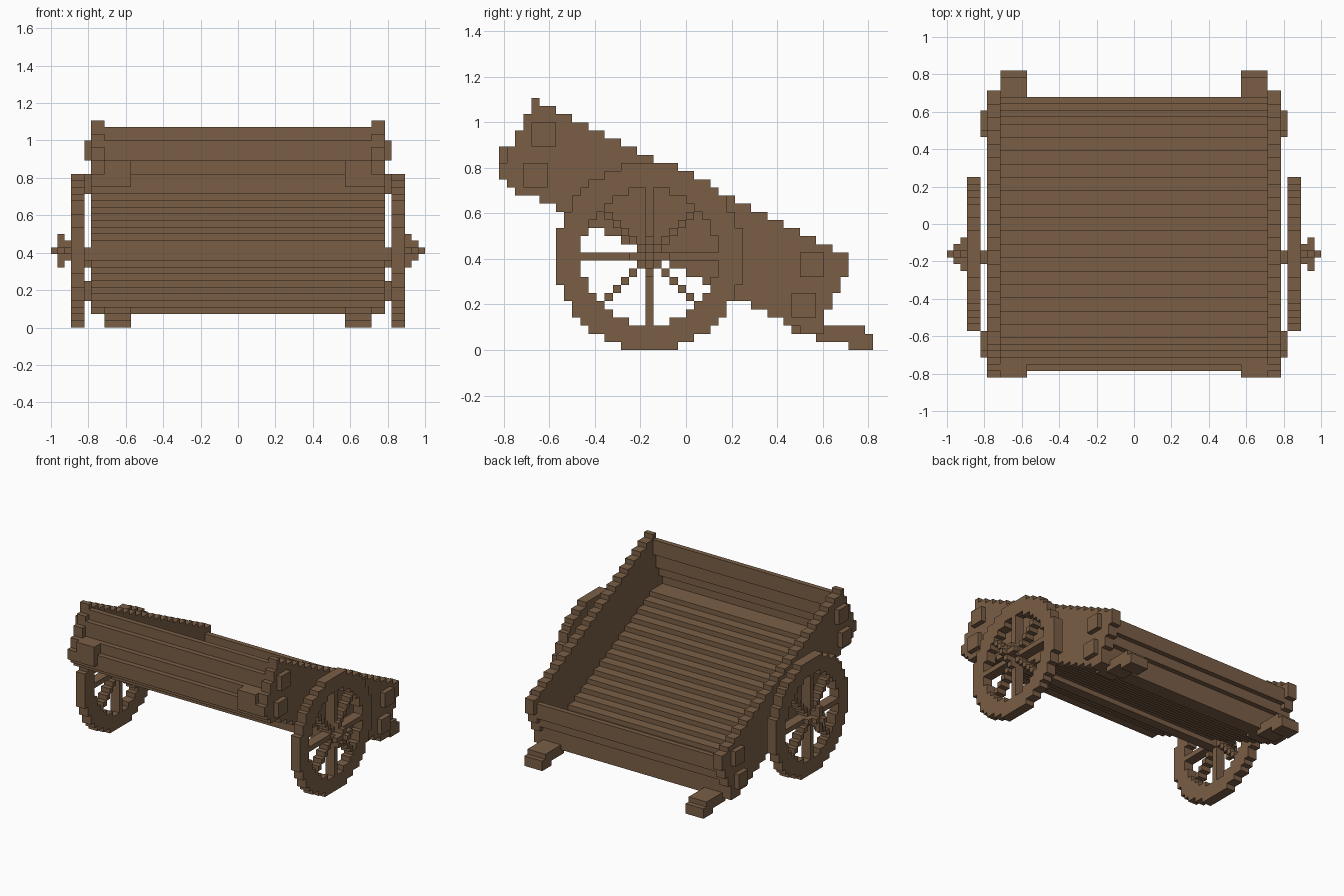
import bpy

old = bpy.data.objects.get("Cube")
if old:
    bpy.data.objects.remove(old, do_unlink=True)

U = 1 / 28  # size of one block

wood = bpy.data.materials.new("brown_wood")
wood.use_nodes = True
colour = (0.195, 0.113, 0.061, 1)
wood.diffuse_color = colour
wood.node_tree.nodes["Principled BSDF"].inputs["Base Color"].default_value = colour


def prism(name, cells, x0, x1):
    """Extrude a set of (y, z) grid cells from x0 to x1, skipping hidden inner faces."""
    verts, index, faces = [], {}, []

    def vert(x, y, z):
        if (x, y, z) not in index:
            index[(x, y, z)] = len(verts)
            verts.append((x * U, y * U, z * U))
        return index[(x, y, z)]

    def quad(*pts):
        faces.append([vert(*p) for p in pts])

    for y, z in sorted(cells):
        a, b, c, d = (y, z), (y + 1, z), (y + 1, z + 1), (y, z + 1)
        quad((x1, *a), (x1, *b), (x1, *c), (x1, *d))
        quad((x0, *d), (x0, *c), (x0, *b), (x0, *a))
        sides = (((y, z - 1), a, b), ((y + 1, z), b, c),
                 ((y, z + 1), c, d), ((y - 1, z), d, a))
        for neighbour, p, q in sides:
            if neighbour not in cells:
                quad((x0, *p), (x0, *q), (x1, *q), (x1, *p))
    mesh = bpy.data.meshes.new(name)
    mesh.from_pydata(verts, [], faces)
    mesh.materials.append(wood)
    obj = bpy.data.objects.new(name, mesh)
    bpy.context.collection.objects.link(obj)
    return obj


def pair(name, cells, x0, x1):
    """Same part on the left (+x) and the right (-x)."""
    prism("left_" + name, cells, x0, x1)
    prism("right_" + name, cells, -x1, -x0)


def block(y0, y1, z0, z1):
    return {(y, z) for y in range(y0, y1) for z in range(z0, z1)}


def blocks(*boxes):
    return set().union(*(block(*b) for b in boxes))


# Sloping side panels with stepped edges
def front_edge(z):
    if z >= 23:
        return (z - 23) // 2 - 22
    return {19: -21, 20: -22, 21: -23, 22: -23}.get(z, -21)


def back_edge(z):
    return 20 if z >= 9 else 19 if z >= 7 else 18 if z >= 5 else 17


def underside(y):
    return min(19, max(2, 9 - y // 2))


panel = {(y, z) for y in range(-23, 20)
         for z in range(underside(y), 21 - y // 2)
         if front_edge(z) <= y < back_edge(z)}
pair("side_panel", panel, 20, 22)

# Thin floor of overlapping stepped planks
floor = {(y, z) for y in range(-21, 17)
         for z in range(underside(y), min(20, 10 - (y - 1) // 2))}
prism("floor", floor, -20, 20)

# Leaning end boards of overlapping planks
prism("front_board", blocks((-19, -18, 27, 30), (-20, -19, 24, 28),
                            (-21, -20, 22, 25), (-22, -21, 20, 23)), -20, 20)
prism("back_board", blocks((18, 19, 8, 11), (17, 18, 6, 9), (16, 17, 3, 7)), -20, 20)

# Beam ends at the front, and feet at the back
pair("front_beam_end", block(-23, -21, 21, 25), 16, 20)
pair("back_foot", blocks((13, 22, 2, 3), (16, 23, 1, 2), (20, 23, 0, 1)), 16, 20)

# Square end caps on the side panels
caps = {"upper_front": (-19, -16, 25, 28), "lower_front": (-20, -17, 20, 23),
        "upper_back": (14, 17, 9, 12), "lower_back": (13, 16, 4, 7)}
for name, box in caps.items():
    pair(name + "_cap", block(*box), 22, 23)

# Wheels: half-widths of the rim per row, counted from the hub
CY, CZ = -5, 11
OUTER = (11, 11, 11, 11, 10, 10, 9, 9, 8, 7, 5, 3)
INNER = (8, 8, 8, 7, 7, 6, 5, 4, 2)


def inside(widths, y, z):
    return abs(z) < len(widths) and abs(y) <= widths[abs(z)]


wheel = set()
for y in range(-11, 12):
    for z in range(-11, 12):
        rim = inside(OUTER, y, z) and not inside(INNER, y, z)
        spoke = inside(INNER, y, z) and (y == 0 or z == 0 or abs(y) == abs(z))
        if rim or spoke:
            wheel.add((CY + y, CZ + z))
pair("wheel", wheel, 23, 25)

# Axle across the whole cart
prism("axle", block(-6, -4, 10, 12), -23, 23)


# Hubs: two crossed bars, turned a quarter between the two wheels, and a pin
def cross(ry, rz):
    return blocks((CY - ry, CY + ry + 1, CZ, CZ + 1), (CY, CY + 1, CZ - rz, CZ + rz + 1))


tall, wide = cross(1, 2), cross(2, 1)
prism("left_hub_inner", tall, 25, 26)
prism("left_hub_outer", wide, 26, 27)
prism("right_hub_inner", wide, -26, -25)
prism("right_hub_outer", tall, -27, -26)
pair("hub_pin", cross(0, 0), 27, 28)
